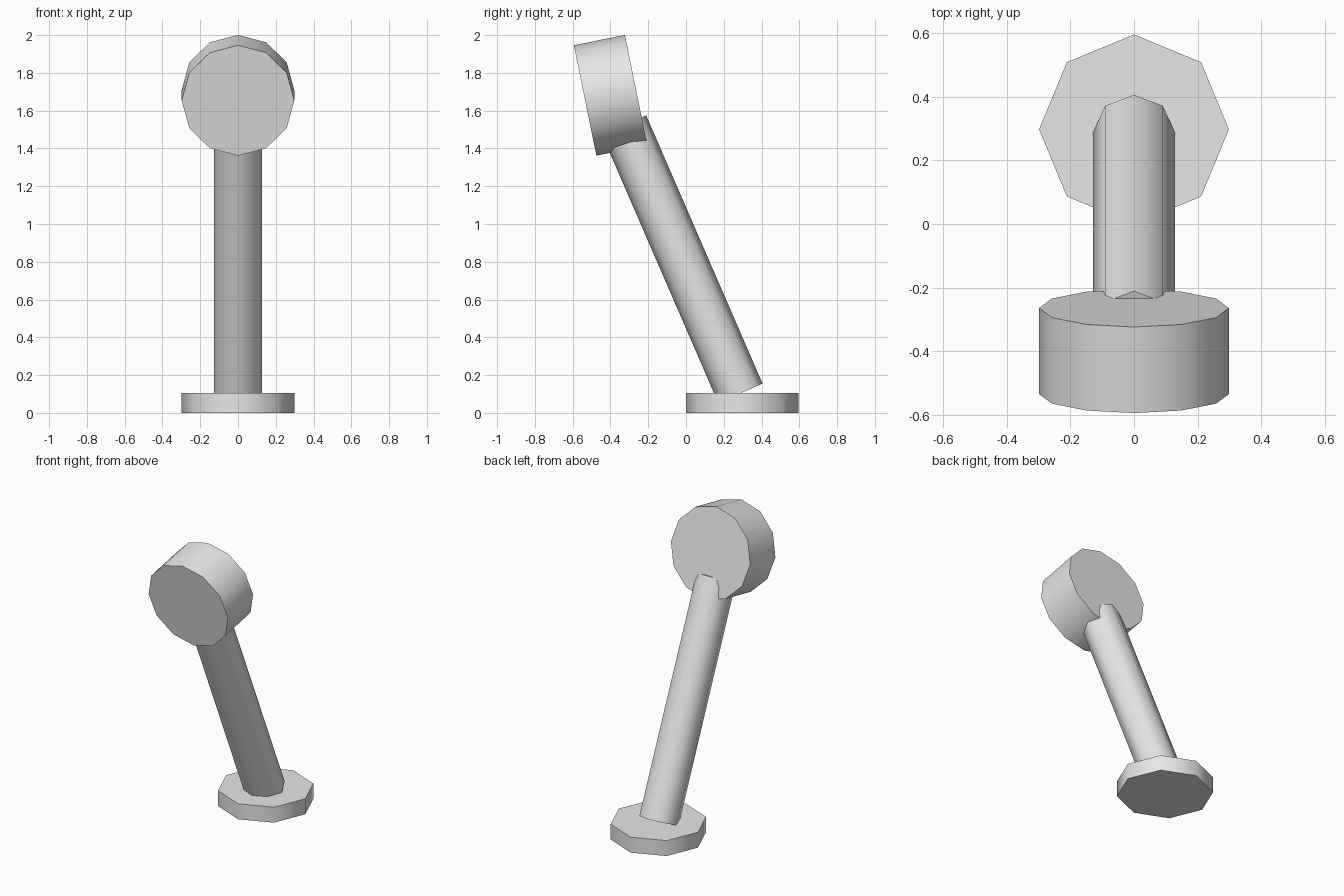
import bpy
import math
from mathutils import Vector

if "Cube" in bpy.data.objects:
    bpy.data.objects.remove(bpy.data.objects["Cube"])

grey = bpy.data.materials.new("light grey")
grey.diffuse_color = (0.8, 0.8, 0.8, 1)
grey.use_nodes = True
grey.node_tree.nodes["Principled BSDF"].inputs["Base Color"].default_value = grey.diffuse_color


def cylinder(name, start, end, radius, sides):
    """Cylinder between two points in the x = 0 plane, with a corner at x = radius."""
    a, b = Vector((0, *start)), Vector((0, *end))
    d = b - a
    tilt = math.atan2(-d.y, d.z)
    bpy.ops.mesh.primitive_cylinder_add(
        vertices=sides, radius=radius, depth=d.length,
        location=(a + b) / 2, rotation=(tilt, 0, 0))
    obj = bpy.context.object
    obj.name = name
    obj.data.materials.append(grey)
    bpy.ops.object.shade_smooth_by_angle(angle=math.radians(60))
    return obj


# Octagonal foot plate
cylinder("base", (0.297, 0.0), (0.297, 0.105), 0.298, 8)

# Leaning post
cylinder("arm", (0.288, 0.104), (-0.328, 1.524), 0.128, 8)

# Twelve-sided head, tipped slightly downward at the front
cylinder("head", (-0.264, 1.709), (-0.534, 1.654), 0.298, 12)
